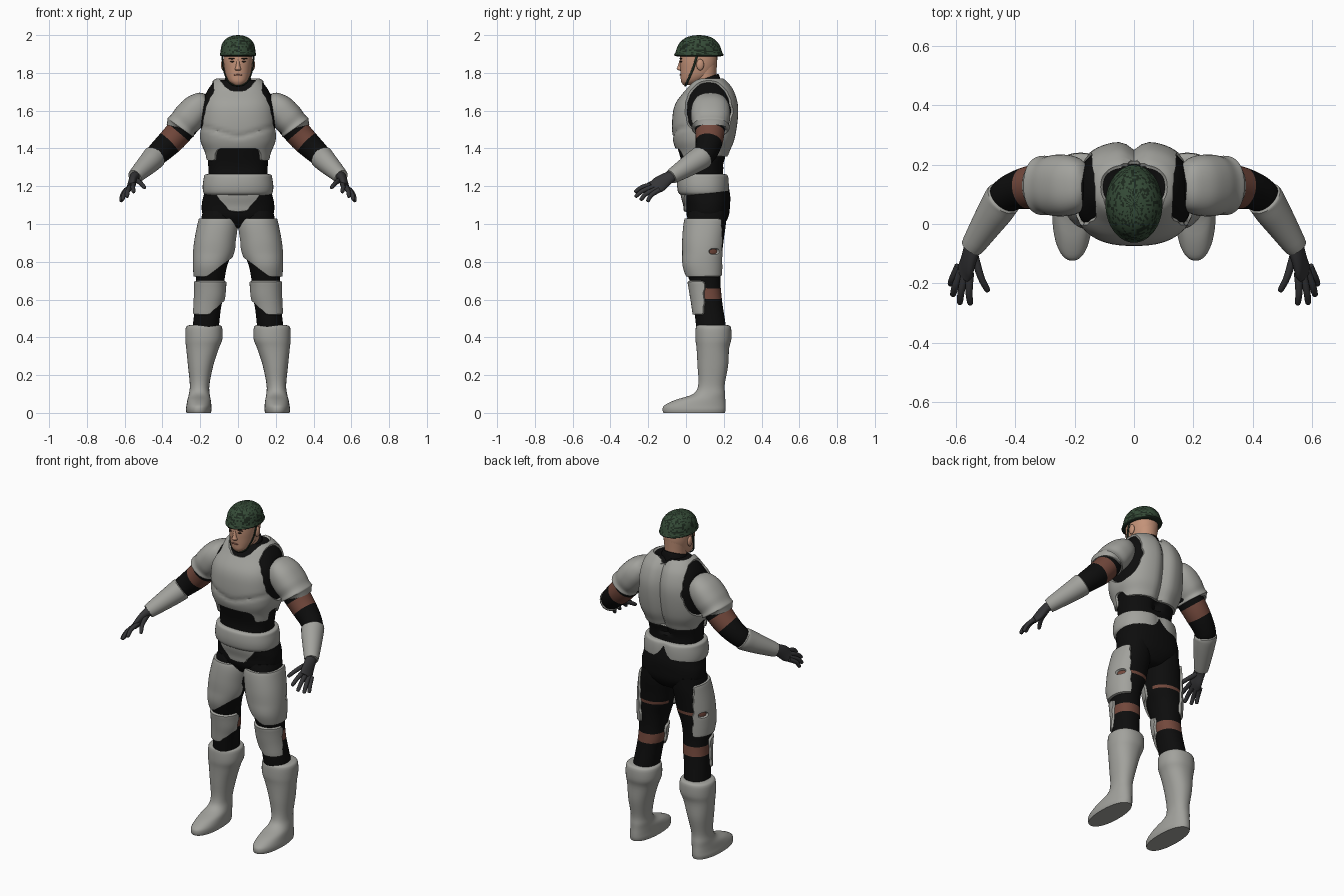
import bpy, bmesh, math, random
from mathutils import Vector

random.seed(4)
old = bpy.data.objects.get("Cube")
if old:
    bpy.data.objects.remove(old, do_unlink=True)


def material(name, r, g, b):
    m = bpy.data.materials.new(name)
    m.use_nodes = True
    m.diffuse_color = (r, g, b, 1)
    node = m.node_tree.nodes["Principled BSDF"]
    node.inputs["Base Color"].default_value = (r, g, b, 1)
    node.inputs["Roughness"].default_value = 0.8
    return m


suit = material("black suit", .004, .004, .004)
armour = material("grey armour", .36, .36, .335)
strap = material("brown strap", .17, .065, .045)
glove = material("charcoal glove", .035, .035, .038)
skin = material("skin", .55, .29, .19)
green = material("helmet green", .035, .07, .038)
dark_green = material("helmet dark green", .012, .022, .013)
brow = material("dark brown", .03, .018, .012)
lip = material("lip", .33, .13, .09)
LAYERS = [suit, armour, strap]
made = []


def finish(bm, name, mats, mirror):
    me = bpy.data.meshes.new(name)
    bm.to_mesh(me)
    bm.free()
    for m in mats:
        me.materials.append(m)
    ob = bpy.data.objects.new(name, me)
    bpy.context.collection.objects.link(ob)
    if mirror:
        ob.modifiers.new("Mirror", 'MIRROR').merge_threshold = 0.0001
    made.append(ob)


def raise_plates(bm, height):
    """Even out the outline of the armour faces, then lift them."""
    plates = [f for f in bm.faces if f.material_index == 1]
    rim = [e for e in bm.edges if len({f.material_index == 1 for f in e.link_faces}) == 2]
    near = {}
    for e in rim:
        for v in e.verts:
            near.setdefault(v, []).append(e.other_vert(v))
    for _ in range(3):
        moved = {v: (v.co * 2 + sum((n.co for n in ns), Vector())) / (2 + len(ns))
                 for v, ns in near.items()}
        for v, co in moved.items():
            v.co = co
    bmesh.ops.inset_region(bm, faces=plates, thickness=.004, depth=height)


def loft(name, rings, mats, n=32, steps=4, power=2.0, level=True, rule=None,
         shape=None, lift=0, mirror=False):
    """Skin smooth rings (x, y, z, radius a, radius b), flat or across the path."""
    rows = []
    last = len(rings) - 1
    for i in range(last):
        four = [rings[max(0, min(last, i + k))] for k in (-1, 0, 1, 2)]
        for s in range(steps + (i == last - 1)):
            t = s / steps
            rows.append([b + t / 2 * (c - a + t * (2*a - 5*b + 4*c - d + t * (3*(b - c) + d - a)))
                         for a, b, c, d in zip(*four)])
    bm = bmesh.new()
    loops = []
    for i, r in enumerate(rows):
        centre, u, v = Vector(r[:3]), Vector((1, 0, 0)), Vector((0, 1, 0))
        if not level:
            way = Vector(rows[min(i + 1, len(rows) - 1)][:3]) - Vector(rows[max(i - 1, 0)][:3])
            way.normalize()
            u = (v - way * way.y).normalized()
            v = way.cross(u)
        loop = []
        for k in range(n):
            c, s = (f(math.tau * k / n) for f in (math.cos, math.sin))
            a = math.copysign(abs(c) ** (2 / power), c) * r[3]
            b = math.copysign(abs(s) ** (2 / power), s) * r[4]
            co = centre + u * a + v * b
            loop.append(bm.verts.new(shape(co) if shape else co))
        loops.append(loop)
    for j, (lo, hi) in enumerate(zip(loops, loops[1:])):
        for k in range(n):
            f = bm.faces.new((lo[k], lo[(k + 1) % n], hi[(k + 1) % n], hi[k]))
            if rule:
                f.material_index = rule(f.calc_center_median(), (j + .5) / steps)
    for end in (loops[0], loops[-1]):
        cap = bm.faces.new(end)
        if rule:
            cap.material_index = rule(cap.calc_center_median(), 0 if end is loops[0] else last)
    bmesh.ops.recalc_face_normals(bm, faces=bm.faces)
    if lift:
        raise_plates(bm, lift)
    finish(bm, name, mats, mirror)


def blob(name, place, size, mat, mirror=False):
    bm = bmesh.new()
    bmesh.ops.create_uvsphere(bm, u_segments=16, v_segments=10, radius=1)
    for v in bm.verts:
        v.co = Vector(p + c * s for p, c, s in zip(place, v.co, size))
    finish(bm, name, [mat], mirror)


# Torso: black suit with raised chest and back plates
def torso_rule(p, t):
    x = abs(p.x)
    low = 1.36 if p.y > .12 else 1.33 if x > .11 and p.y < .06 else 1.4
    arm_hole = x > .115 and ((p.y - .12) / .115) ** 2 + ((p.z - 1.6) / .15) ** 2 < 1
    neck = p.z > 1.68 and (x / .095) ** 2 + ((p.y - .1) / .1) ** 2 < 1
    return int(p.z > low and not arm_hole and not neck)


def torso_shape(p):
    if p.y > .1 and p.z > 1.3:
        p.y -= .03 * math.exp(-(p.x / .028) ** 2)
    if p.y < .05:
        p.y += .008 * math.exp(-((p.z - 1.46 - abs(p.x) * .3) / .012) ** 2)
    return p


loft("torso", [(0, .09, 1.22, .155, .11), (0, .09, 1.3, .157, .108), (0, .092, 1.38, .166, .13),
               (0, .095, 1.45, .19, .154), (0, .102, 1.55, .196, .164), (0, .11, 1.63, .19, .157),
               (0, .125, 1.7, .165, .122), (0, .125, 1.745, .133, .09), (0, .125, 1.762, .105, .07)],
     LAYERS, n=64, steps=7, power=2.5, rule=torso_rule, shape=torso_shape, lift=.011)


# Pelvis with front guard, and belt
def guard_rule(p, t):
    return int(p.y < .08 and p.z > 1.06 + max(0, abs(p.x) - .04) * 1.3)


loft("pelvis", [(0, .1, 1.24, .165, .115), (0, .108, 1.16, .18, .125), (0, .115, 1.1, .192, .118),
                (0, .115, 1.04, .18, .11), (0, .115, .99, .1, .08), (0, .115, .975, .04, .05)],
     LAYERS, n=48, steps=5, power=2.3, rule=guard_rule, lift=.012)


def belt_shape(p):
    if p.y > .1:
        p.y -= .015 * math.exp(-(p.x / .03) ** 2)
    return p


loft("belt", [(0, .095, 1.15, .165, .115), (0, .094, 1.165, .183, .134), (0, .092, 1.2, .187, .139),
              (0, .092, 1.24, .182, .137), (0, .092, 1.26, .176, .13), (0, .092, 1.265, .155, .11)],
     [armour], n=48, power=2.3, shape=belt_shape)


# Legs: thigh plate, knee plate and straps on the black suit
def leg_rule(p, t):
    if p.z > .72:
        if p.x > .2 and .12 < p.y < .185 and .845 < p.z < .866:
            return 2
        behind = (p.y - .095) * .8 - (p.x - .13) * .6 > .045
        inside = p.x < .02 + (.84 - p.z) * 1.2
        if p.z < 1.025 and not behind and not inside:
            return 1
        return 2 if .85 < p.z < .868 and p.y > .12 else 0
    if p.z < .705 and p.y < .1 and p.z > .52 + max(0, .15 - p.x) * 1.1:
        return 1
    return 2 if .605 < p.z < .66 and p.y > .1 else 0


loft("legs", [(.1, .115, 1.07, .085, .1), (.105, .105, 1, .097, .106), (.118, .096, .92, .1, .104),
              (.128, .092, .85, .098, .1), (.142, .09, .78, .085, .096), (.147, .1, .7, .075, .082),
              (.15, .11, .62, .073, .078), (.16, .12, .55, .069, .077), (.175, .138, .42, .07, .08)],
     LAYERS, n=48, steps=8, power=2.2, rule=leg_rule, lift=.012, mirror=True)

loft("boots", [(.178, .142, .465, .078, .08), (.18, .145, .452, .096, .093), (.181, .145, .39, .098, .095),
               (.188, .142, .34, .086, .086), (.198, .142, .25, .067, .081), (.203, .135, .15, .052, .07),
               (.205, .122, .1, .055, .085), (.206, .075, .068, .062, .133), (.207, .048, .04, .066, .162),
               (.208, .043, .018, .068, .167), (.208, .043, 0, .065, .163)],
     [armour], n=40, power=2.2, mirror=True)


# Arms with a strap and forearm guard, shoulder pads over them
def arm_rule(p, t):
    return 1 if t > 3.3 else 2 if 1.72 < t < 2.25 else 0


loft("arms", [(.14, .125, 1.64, .07, .06), (.235, .125, 1.575, .085, .072), (.34, .125, 1.455, .074, .07),
              (.425, .1, 1.372, .06, .06), (.47, .04, 1.325, .054, .052), (.545, -.075, 1.252, .034, .034)],
     LAYERS, n=32, steps=8, level=False, rule=arm_rule, lift=.006, mirror=True)
loft("shoulder_pads", [(.165, .13, 1.675, .03, .02), (.18, .13, 1.66, .075, .05),
                       (.215, .13, 1.618, .1, .077), (.26, .13, 1.565, .104, .084),
                       (.29, .13, 1.53, .096, .08), (.305, .13, 1.51, .1, .084), (.307, .13, 1.507, .08, .07)],
     [armour], n=40, level=False, power=2.3, mirror=True)

# Gloves
loft("palms", [(.54, -.065, 1.258, .03, .028), (.552, -.1, 1.24, .036, .024),
               (.565, -.145, 1.208, .044, .02), (.575, -.172, 1.19, .038, .015)],
     [glove], n=24, level=False, mirror=True)
FINGERS = {"little": ((.592, -.142, 1.18), (.62, -.205, 1.118)),
           "ring": ((.582, -.155, 1.186), (.612, -.242, 1.126)),
           "middle": ((.568, -.162, 1.2), (.588, -.27, 1.143)),
           "index": ((.553, -.165, 1.212), (.552, -.272, 1.168)),
           "thumb": ((.54, -.1, 1.235), (.492, -.228, 1.19))}
for finger, ends in FINGERS.items():
    base, tip = map(Vector, ends)
    bend = base.lerp(tip, .55) + Vector((.004, -.006, .008))
    loft(finger + "_fingers", [(*base, .014, .014), (*bend, .012, .012),
                               (*bend.lerp(tip, .85), .01, .01), (*tip, .004, .004)],
         [glove], n=12, level=False, mirror=True)


# Collar, neck and head
def tilt(p):
    p.z += (p.y - .1) * .35
    return p


loft("collar", [(0, .115, 1.67, .095, .085), (0, .108, 1.72, .08, .078), (0, .104, 1.765, .07, .07),
                (0, .104, 1.77, .06, .06)], [suit], shape=tilt)
loft("neck", [(0, .1, 1.72, .06, .06), (0, .1, 1.78, .06, .06), (0, .105, 1.86, .065, .06)], [skin])
loft("head", [(0, .02, 1.737, .026, .036), (0, .03, 1.755, .048, .056), (0, .052, 1.785, .064, .081),
              (0, .062, 1.82, .072, .093), (0, .066, 1.86, .077, .099), (0, .067, 1.91, .078, .098)],
     [skin], power=2.2)
loft("nose", [(0, -.025, 1.812, .012, .01), (0, -.03, 1.82, .017, .019), (0, -.028, 1.835, .012, .016),
              (0, -.024, 1.868, .008, .01)], [skin], n=16)
blob("ears", (.079, .075, 1.843), (.011, .02, .03), skin, True)
blob("eyes", (.03, -.026, 1.86), (.012, .006, .004), brow, True)
blob("eyebrows", (.031, -.026, 1.876), (.019, .008, .004), brow, True)
blob("mouth", (0, -.029, 1.789), (.022, .006, .004), lip)
loft("chin_strap", [(.083, .06, 1.9, .006, .004), (.079, .04, 1.83, .006, .004),
                    (.058, .012, 1.765, .006, .004), (.03, .0, 1.738, .006, .004),
                    (0, -.004, 1.732, .006, .004)], [dark_green], n=10, level=False, mirror=True)

# Helmet with broken-up cloth net
loft("helmet", [(0, .068, 1.888, .085, .118), (0, .068, 1.894, .096, .131), (0, .068, 1.91, .093, .123),
                (0, .068, 1.95, .086, .108), (0, .068, 1.98, .064, .08), (0, .068, 1.995, .034, .044),
                (0, .068, 2, .004, .005)], [green, dark_green], n=56, steps=5,
     rule=lambda p, t: int(t < 1 or random.random() < .35))

# Smooth shading with crisp plate edges
bpy.ops.object.select_all(action='DESELECT')
for ob in made:
    ob.select_set(True)
bpy.context.view_layer.objects.active = made[0]
bpy.ops.object.shade_smooth_by_angle(angle=math.radians(40))
